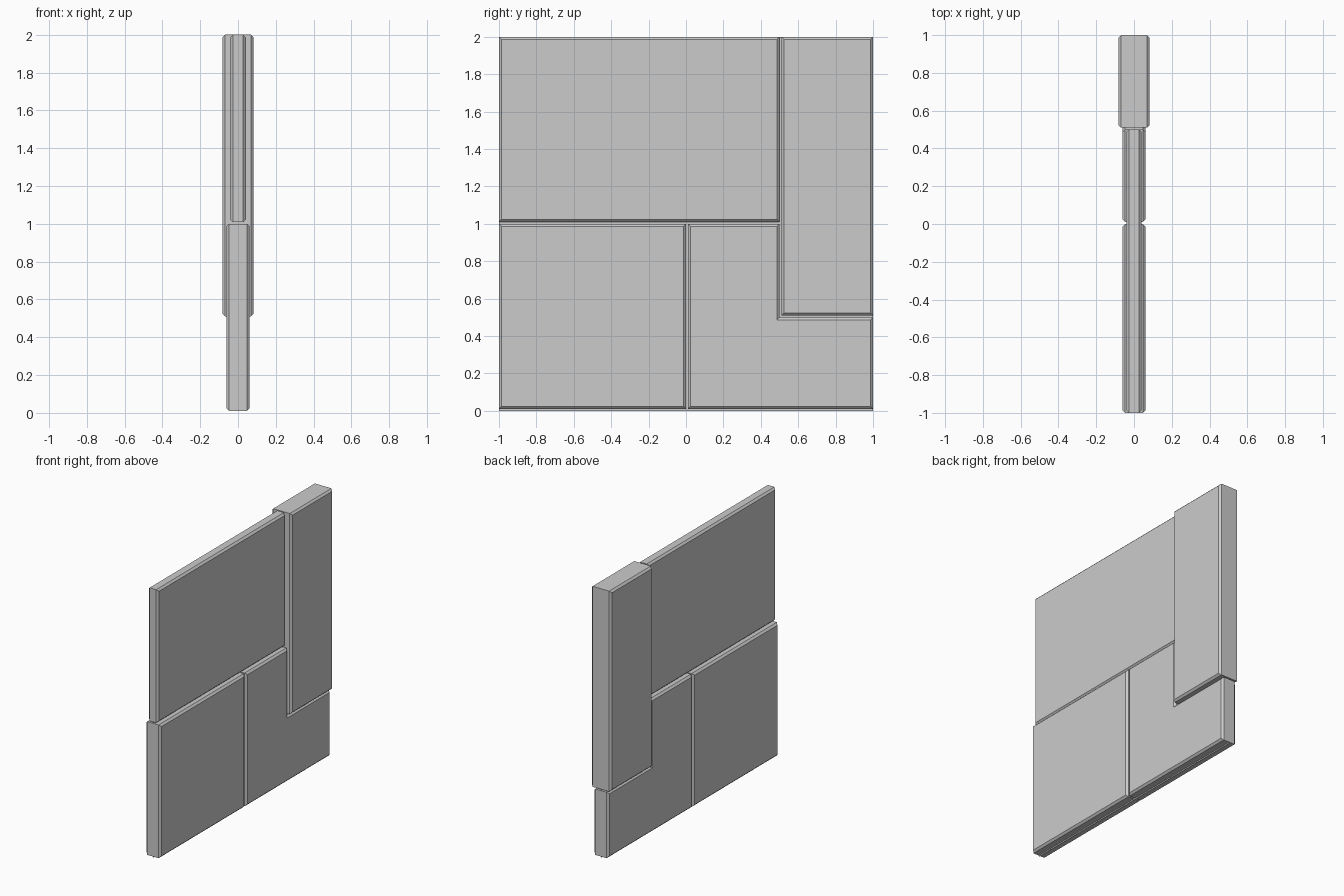
import bpy, bmesh

if "Cube" in bpy.data.objects:
    bpy.data.objects.remove(bpy.data.objects["Cube"])

CHAMFER = 0.014


def slab(name, outline, half):
    """Extrude a (y, z) outline to x = +/-half and chamfer the rims of both faces."""
    bm = bmesh.new()
    face = bm.faces.new([bm.verts.new((-half, y, z)) for y, z in outline])
    res = bmesh.ops.extrude_face_region(bm, geom=[face], use_keep_orig=True)
    moved = [g for g in res["geom"] if isinstance(g, bmesh.types.BMVert)]
    bmesh.ops.translate(bm, verts=moved, vec=(2 * half, 0, 0))
    bmesh.ops.recalc_face_normals(bm, faces=bm.faces)
    rims = [e for e in bm.edges if abs(e.verts[0].co.x - e.verts[1].co.x) < 1e-6]
    bmesh.ops.bevel(bm, geom=rims, offset=CHAMFER, offset_type='OFFSET',
                    segments=1, profile=0.5, affect='EDGES')
    bmesh.ops.recalc_face_normals(bm, faces=bm.faces)
    add_object(name, bm)


def add_object(name, bm):
    mesh = bpy.data.meshes.new(name)
    bm.to_mesh(mesh)
    bm.free()
    bpy.context.collection.objects.link(bpy.data.objects.new(name, mesh))


def rect(y0, z0, y1, z1):
    return [(y0, z0), (y1, z0), (y1, z1), (y0, z1)]


# Four interlocking stone slabs with narrow joints
slab("upper_slab", rect(-1, 1.01, 0.5, 2), 0.041)
slab("tall_slab", rect(0.51, 0.51, 1, 2), 0.082)
slab("lower_slab", rect(-1, 0.01, 0, 1), 0.061)
slab("corner_slab", [(0.01, 0.01), (1, 0.01), (1, 0.5), (0.5, 0.5),
                     (0.5, 1), (0.01, 1)], 0.061)

# Thin backing sheet that closes the joints
bm = bmesh.new()
bm.faces.new([bm.verts.new((0, y, z)) for y, z in rect(-1, 0, 1, 2)])
add_object("joint_sheet", bm)
